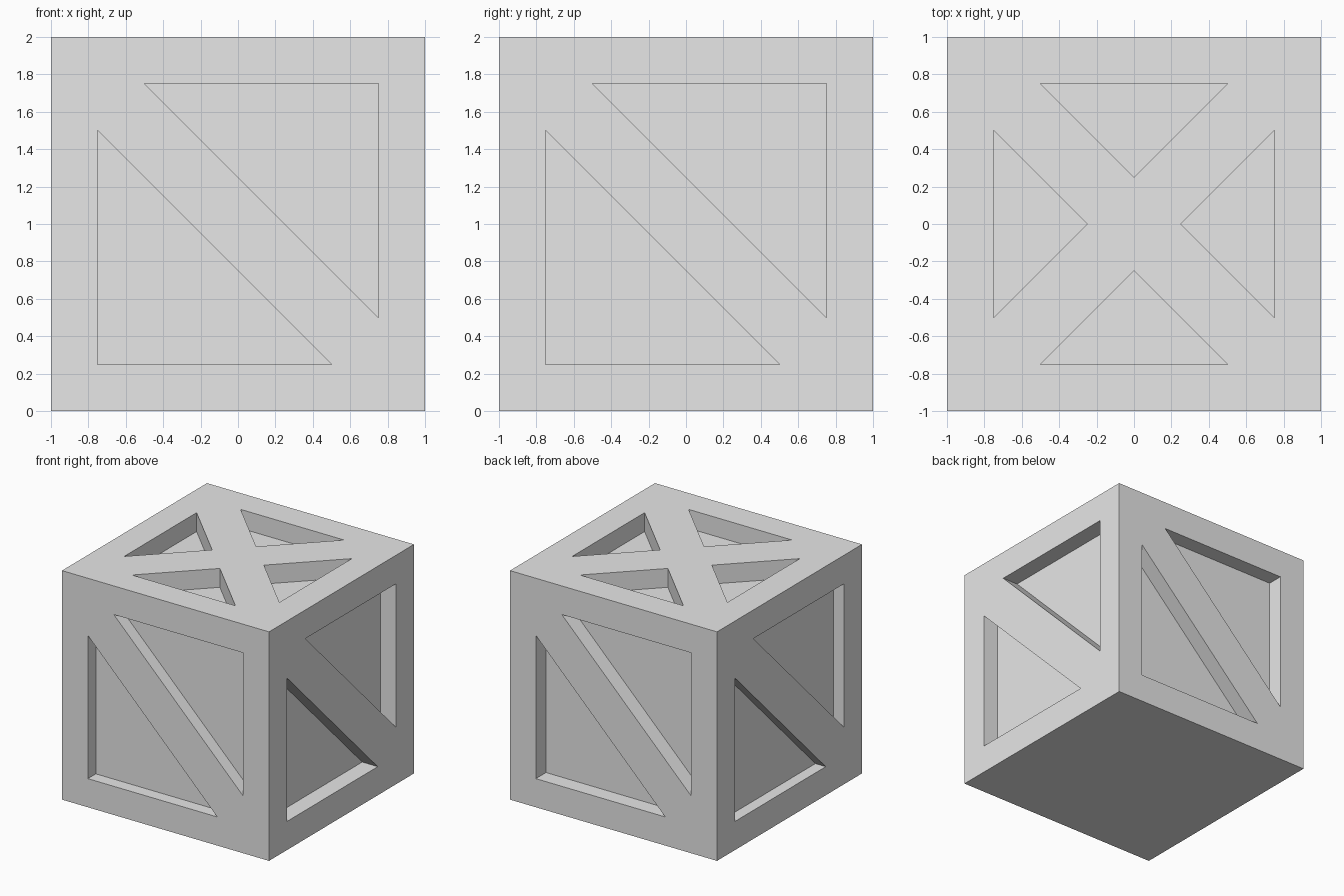
import bpy
import bmesh
from math import radians
from mathutils import Matrix, Vector

if "Cube" in bpy.data.objects:
    bpy.data.objects.remove(bpy.data.objects["Cube"], do_unlink=True)

grey = bpy.data.materials.new("plain_grey")
grey.use_nodes = True
grey.diffuse_color = (0.8, 0.8, 0.8, 1)
grey.node_tree.nodes["Principled BSDF"].inputs["Base Color"].default_value = (0.8, 0.8, 0.8, 1)


def make_object(name, bm):
    bmesh.ops.recalc_face_normals(bm, faces=bm.faces)
    mesh = bpy.data.meshes.new(name)
    bm.to_mesh(mesh)
    bm.free()
    mesh.materials.append(grey)
    obj = bpy.data.objects.new(name, mesh)
    bpy.context.collection.objects.link(obj)
    return obj


def add_prism(bm, outline, depth, matrix):
    """Prism with its outline in local x/z, reaching depth inside the face at y = -1."""
    verts = [bm.verts.new((x, -1.2, z)) for x, z in outline]
    face = bm.faces.new(verts)
    extruded = bmesh.ops.extrude_face_region(bm, geom=[face])
    inner = [v for v in extruded["geom"] if isinstance(v, bmesh.types.BMVert)]
    bmesh.ops.translate(bm, verts=inner, vec=Vector((0, 0.2 + depth, 0)))
    bmesh.ops.transform(bm, matrix=matrix, verts=verts + inner)


# Solid crate
bm = bmesh.new()
bmesh.ops.create_cube(bm, size=2, matrix=Matrix.Translation((0, 0, 1)))
crate = make_object("crate", bm)

# Side recesses: two triangles either side of a diagonal brace
bm = bmesh.new()
lower = [(-0.75, -0.75), (0.5, -0.75), (-0.75, 0.5)]
upper = [(-x, -z) for x, z in lower]
lift = Matrix.Translation((0, 0, 1))
side_depths = [0.11, 0.15, 0.14, 0.10]  # front, +x, back, -x
for i, depth in enumerate(side_depths):
    turn = lift @ Matrix.Rotation(radians(90 * i), 4, "Z")
    for outline in (lower, upper):
        add_prism(bm, outline, depth, turn)

# Top recesses: four triangles around a crossed brace
wedge = [(-0.5, -0.75), (0.5, -0.75), (0, -0.25)]
tip_up = Matrix.Rotation(radians(-90), 4, "X")
for i in range(4):
    turn = lift @ Matrix.Rotation(radians(90 * i), 4, "Z") @ tip_up
    add_prism(bm, wedge, 0.165, turn)
cutter = make_object("recess_cutter", bm)
cutter.hide_render = True

# Cut the recesses, then discard the cutter
cut = crate.modifiers.new("recesses", "BOOLEAN")
cut.operation = "DIFFERENCE"
cut.solver = "EXACT"
cut.object = cutter
bpy.context.view_layer.objects.active = crate
crate.select_set(True)
bpy.ops.object.modifier_apply(modifier=cut.name)
bpy.data.objects.remove(cutter, do_unlink=True)
